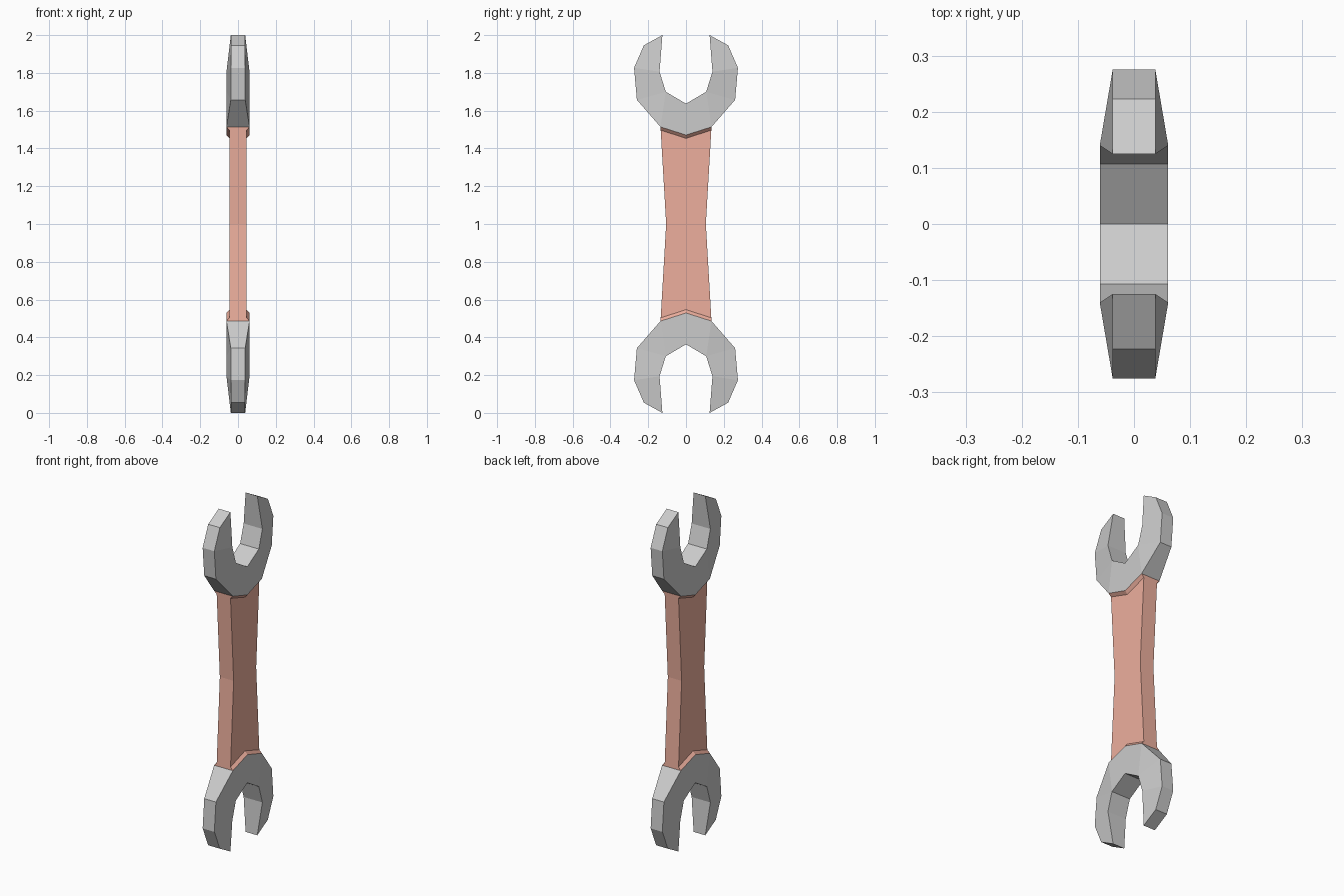
import bpy

if "Cube" in bpy.data.objects:
    bpy.data.objects.remove(bpy.data.objects["Cube"])


def build_mirrored(name, points, faces, rim):
    """Build one eighth (x, y, z > 0) from (half x, y, z) points, mirrored about z = 1."""
    n = len(points)
    verts = points + [(0, y, z) for _, y, z in points]
    # each rim edge drops a wall down to the x = 0 plane
    walls = [(b, a, a + n, b + n) for a, b in zip(rim, rim[1:])]
    mesh = bpy.data.meshes.new(name)
    mesh.from_pydata(verts, [], faces + walls)
    mesh.validate()
    obj = bpy.data.objects.new(name, mesh)
    obj.location.z = 1
    bpy.context.collection.objects.link(obj)
    mod = obj.modifiers.new("mirror", 'MIRROR')
    mod.use_axis = (True, True, True)
    mod.merge_threshold = 0.0005
    return obj


T, W, H = 0.038, 0.061, 0.045   # half thickness: jaw rim, head centre, handle

# open-ended jaws at both ends, tapering to the outer rim
build_mirrored(
    "wrench_heads",
    [(T, 0.125, 1.0), (T, 0.223, 0.946), (T, 0.275, 0.827), (T, 0.26, 0.657),
     (W, 0.135, 0.514), (W, 0, 0.471),
     (W, 0, 0.637), (W, 0.107, 0.70), (W, 0.14, 0.806)],
    [(5, 4, 7, 6), (4, 3, 7), (3, 2, 8, 7), (2, 1, 0, 8)],
    [4, 3, 2, 1, 0, 8, 7, 6])

# waisted handle with a small chamfered collar where it meets each head
handle = build_mirrored(
    "handle",
    [(H, 0, 0), (H, 0.105, 0), (H, 0.134, 0.497), (H, 0, 0.453),
     (W, 0.135, 0.514), (W, 0, 0.471)],
    [(0, 1, 2, 3), (3, 2, 4, 5)],
    [1, 2, 4])
mat = bpy.data.materials.new("handle_red")
mat.diffuse_color = (0.85, 0.43, 0.34, 1)
mat.use_nodes = True
mat.node_tree.nodes["Principled BSDF"].inputs["Base Color"].default_value = mat.diffuse_color
handle.data.materials.append(mat)
